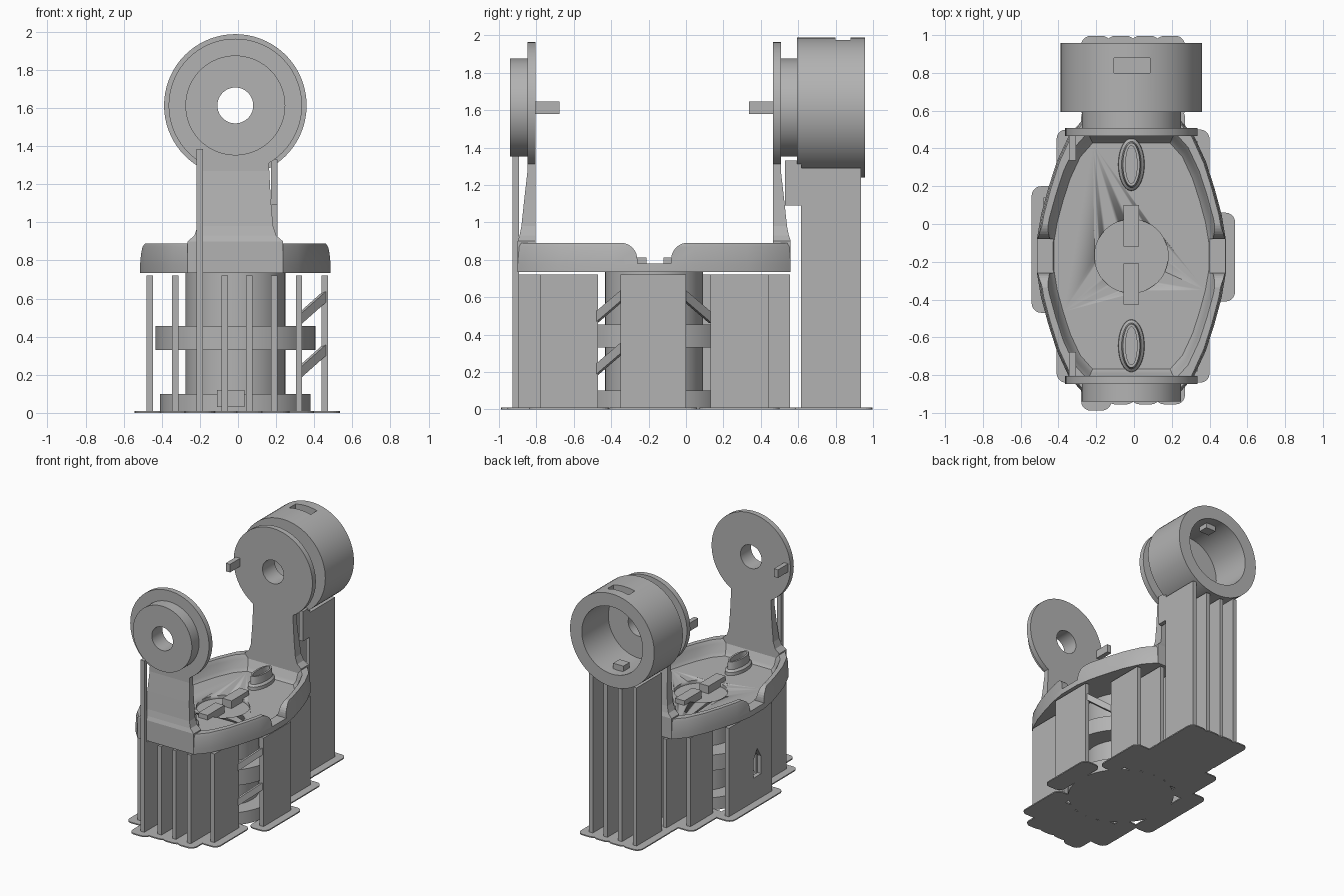
import bpy, bmesh, math
from mathutils import Vector

CX, CY, AXIS_Z = -0.014, -0.17, 1.613     # shared centre lines
cube = bpy.data.objects.get("Cube")
if cube:
    bpy.data.objects.remove(cube)

grey = bpy.data.materials.new("plain_grey")
grey.use_nodes = True
grey.diffuse_color = (0.45, 0.45, 0.45, 1)
grey.node_tree.nodes["Principled BSDF"].inputs["Base Color"].default_value = (0.45, 0.45, 0.45, 1)


def finish(name, bm, smooth=False):
    bmesh.ops.recalc_face_normals(bm, faces=bm.faces)
    mesh = bpy.data.meshes.new(name)
    bm.to_mesh(mesh)
    bm.free()
    mesh.materials.append(grey)
    obj = bpy.data.objects.new(name, mesh)
    bpy.context.collection.objects.link(obj)
    if smooth:
        for o in bpy.context.selected_objects:
            o.select_set(False)
        obj.select_set(True)
        bpy.context.view_layer.objects.active = obj
        bpy.ops.object.shade_smooth_by_angle(angle=math.radians(35))
    return obj


def loft(name, loops, closed=False, smooth=False):
    """Skin a list of equal-length point loops; cap the ends unless closed."""
    bm = bmesh.new()
    rows = [[bm.verts.new(p) for p in loop] for loop in loops]
    n = len(rows[0])
    pairs = list(zip(rows, rows[1:])) + ([(rows[-1], rows[0])] if closed else [])
    for a, b in pairs:
        for i in range(n):
            j = (i + 1) % n
            bm.faces.new((a[i], a[j], b[j], b[i]))
    if not closed:
        bm.faces.new(rows[0])
        bm.faces.new(rows[-1])
    return finish(name, bm, smooth)


def box(name, x, y, z):
    corners = [(x[0], y[0]), (x[1], y[0]), (x[1], y[1]), (x[0], y[1])]
    return loft(name, [[(a, b, h) for a, b in corners] for h in z])


def lathe_y(name, profile, steps=72):
    """Turn a closed (radius, y) profile about the horizontal axis."""
    turns = [2 * math.pi * i / steps for i in range(steps)]
    return loft(name, [[(CX + r * math.cos(t), y, AXIS_Z + r * math.sin(t)) for t in turns]
                       for r, y in profile], True, True)


def lathe_z(name, profile, cy=CY, stretch=1, closed=False, steps=72):
    turns = [2 * math.pi * i / steps for i in range(steps)]
    return loft(name, [[(CX + r * math.cos(t), cy + (r + stretch - 1) * math.sin(t), z)
                        for t in turns] for r, z in profile], closed, True)


def cut(obj, cutter):
    mod = obj.modifiers.new("cut", "BOOLEAN")
    mod.operation, mod.object, mod.solver = "DIFFERENCE", cutter, "EXACT"
    bpy.context.view_layer.objects.active = obj
    bpy.ops.object.modifier_apply(modifier=mod.name)
    bpy.data.objects.remove(cutter)


def mirror_y(y):
    return 2 * CY - y


def strut(name, a, b, t=0.022):
    a, b = Vector(a), Vector(b)
    side = (b - a).cross(Vector((0, 0, 1))).normalized() * t * 0.5
    up = Vector((0, 0, t * 1.3))
    return loft(name, [[p - side - up, p + side - up, p + side + up, p - side + up] for p in (a, b)])


# Rear motor housing with flange, boss, cup and centre hole
housing = lathe_y("rear_housing", [
    (0.094, 0.465), (0.35, 0.465), (0.35, 0.508), (0.262, 0.508), (0.262, 0.594),
    (0.374, 0.594), (0.374, 0.957), (0.27, 0.957), (0.27, 0.62), (0.094, 0.62)])
cut(housing, box("slot_cutter", (-0.106, 0.085), (0.80, 0.88), (1.92, 2.1)))
for name, z in (("upper_key", 1.84), ("lower_key", 1.33)):
    box(name, (CX - 0.045, CX + 0.045), (0.80, 0.88), (z, z + 0.06))

# Front bearing flange and boss
lathe_y("front_flange", [(0.094, -0.805), (0.35, -0.805), (0.35, -0.848),
                         (0.262, -0.848), (0.262, -0.94), (0.094, -0.94)])

# Tapered arms: (height, half width, outer face)
arm = [(0.735, 0.25, 0.56), (0.90, 0.25, 0.56), (0.93, 0.215, 0.55), (0.98, 0.198, 0.54),
       (1.12, 0.186, 0.525), (1.27, 0.178, 0.508), (1.42, 0.172, 0.508)]
for name, flip in (("rear_arm", lambda y: y), ("front_arm", mirror_y)):
    loft(name, [[(CX - w, flip(0.465), z), (CX + w, flip(0.465), z),
                 (CX + w, flip(y), z), (CX - w, flip(y), z)] for z, w, y in arm])
    ys = sorted((flip(0.337), flip(0.47)))
    box(name + "_peg", (-0.344, -0.307), ys, (1.58, 1.645))

# Tray: raised rim around a recessed floor
quarter = [(0.5, 0.09), (0.478, 0.22), (0.44, 0.36), (0.395, 0.5), (0.33, 0.64), (0.25, 0.73)]
half = quarter + [(-x, y) for x, y in reversed(quarter)]
outline = half + [(-x, -y) for x, y in half]


def ring(sx, sy, z):
    return [(CX + x * sx, CY + y * sy, z) for x, y in outline]


tray = loft("tray", [ring(1, 1, 0.735), ring(1, 1, 0.775), ring(0.985, 0.995, 0.87),
                     ring(0.97, 0.985, 0.89), ring(0.91, 0.9, 0.89), ring(0.885, 0.87, 0.86),
                     ring(0.86, 0.85, 0.80), ring(0.82, 0.82, 0.775)], smooth=True)
# Rounded side spouts through the rim
arc = [i * math.pi / 16 for i in range(9)]
side = [(-0.18 + 0.09 * math.sin(t), 0.80 + 0.091 * math.cos(t)) for t in arc] + [(-0.09, 0.78)]
spout = [(-0.18, 1.0)] + side + [(-y, z) for y, z in reversed(side)] + [(0.18, 1.0)]
cut(tray, loft("spout_cutter", [[(x, CY + y, z) for y, z in spout] for x in (-0.7, 0.7)]))
cut(tray, lathe_z("pocket_cutter", [(0.195, 0.75), (0.195, 0.85)]))

# Tray fittings
for name, y in (("rear_bar", (-0.12, 0.10)), ("front_bar", (-0.425, -0.21))):
    box(name, (-0.055, 0.027), y, (0.745, 0.812))
for name, y in (("rear_collar", 0.315), ("front_collar", -0.645)):
    lathe_z(name, [(0.03, 0.77), (0.07, 0.77), (0.068, 0.80), (0.052, 0.815),
                   (0.045, 0.875), (0.03, 0.875)], y, 1.07, True, 40)

# Centre drum with its rings
lathe_z("drum", [(0.262, 0.0), (0.262, 0.74)])
lathe_z("middle_ring", [(0.42, 0.33), (0.42, 0.455)])
lathe_z("foot_ring", [(0.395, 0.0), (0.395, 0.10)])
box("foot_block", (-0.11, 0.035), (-0.58, -0.5), (0.03, 0.12))

T = 0.017     # half thickness of a support fin


def pad(name, x, y0, y1, r=0.05):
    """Thin rounded foot under a fin."""
    pts = []
    for k, (px, py) in enumerate(((x + 0.08, y1), (x - 0.08, y1), (x - 0.08, y0), (x + 0.08, y0))):
        cx = px - r if px > x else px + r
        cy = py - r if py == y1 else py + r
        for i in range(6):
            t = (k + i / 5) * math.pi / 2
            pts.append((cx + r * math.cos(t), cy + r * math.sin(t)))
    loft(name, [[(a, b, z) for a, b in pts] for z in (0, 0.009)])


def fin(name, x, y0, y1, top, bottom=0.0):
    obj = box(name, (x - T, x + T), (y0, y1), (bottom, top))
    if bottom == 0:
        pad(name + "_pad", x, y0 - 0.06, y1 + 0.06)
    return obj


# Support fins in front of and behind the drum
for k in range(-3, 3):
    x = -0.005 + 0.13 * (k + 0.5)
    gap = math.sqrt(0.45 ** 2 - (x - CX) ** 2)
    reach = 0.61 if abs(x) > 0.3 else 0.725
    fin(f"front_fin_{k + 4}", x, CY - reach, CY - gap, 0.72)
    fin(f"rear_fin_{k + 4}", x, CY + gap, CY + reach, 0.72)
    # Tall fins carrying the housing
    if abs(x) < 0.3:
        top = AXIS_Z - math.sqrt(0.374 ** 2 - (x - CX) ** 2)
        fin(f"tower_fin_{k + 4}", x, 0.615, 0.936, top - 0.01)

# Side fins, the right one with a pointed window
fin("left_side_fin", 0.455, -0.35, 0.0, 0.72)
right_fin = fin("right_side_fin", -0.462, -0.41, 0.14, 0.72)
window = [(-0.27, 0.2), (-0.17, 0.2), (-0.17, 0.34), (-0.22, 0.42), (-0.27, 0.34)]
cut(right_fin, loft("window_cutter", [[(x, y, z) for y, z in window] for x in (-0.55, -0.44 + T)]))

# Boss props and diagonal braces
fin("front_boss_prop", -0.2, -0.928, -0.893, 1.385)
fin("rear_boss_prop", 0.19, 0.53, 0.617, 1.33, 1.09)
for name, a, b in (("front_upper_brace", (0.32, -0.48, 0.49), (0.455, -0.34, 0.61)),
                   ("front_lower_brace", (0.32, -0.48, 0.21), (0.455, -0.34, 0.33)),
                   ("rear_upper_brace", (0.32, 0.13, 0.49), (0.455, -0.01, 0.61))):
    strut(name, a, b)
